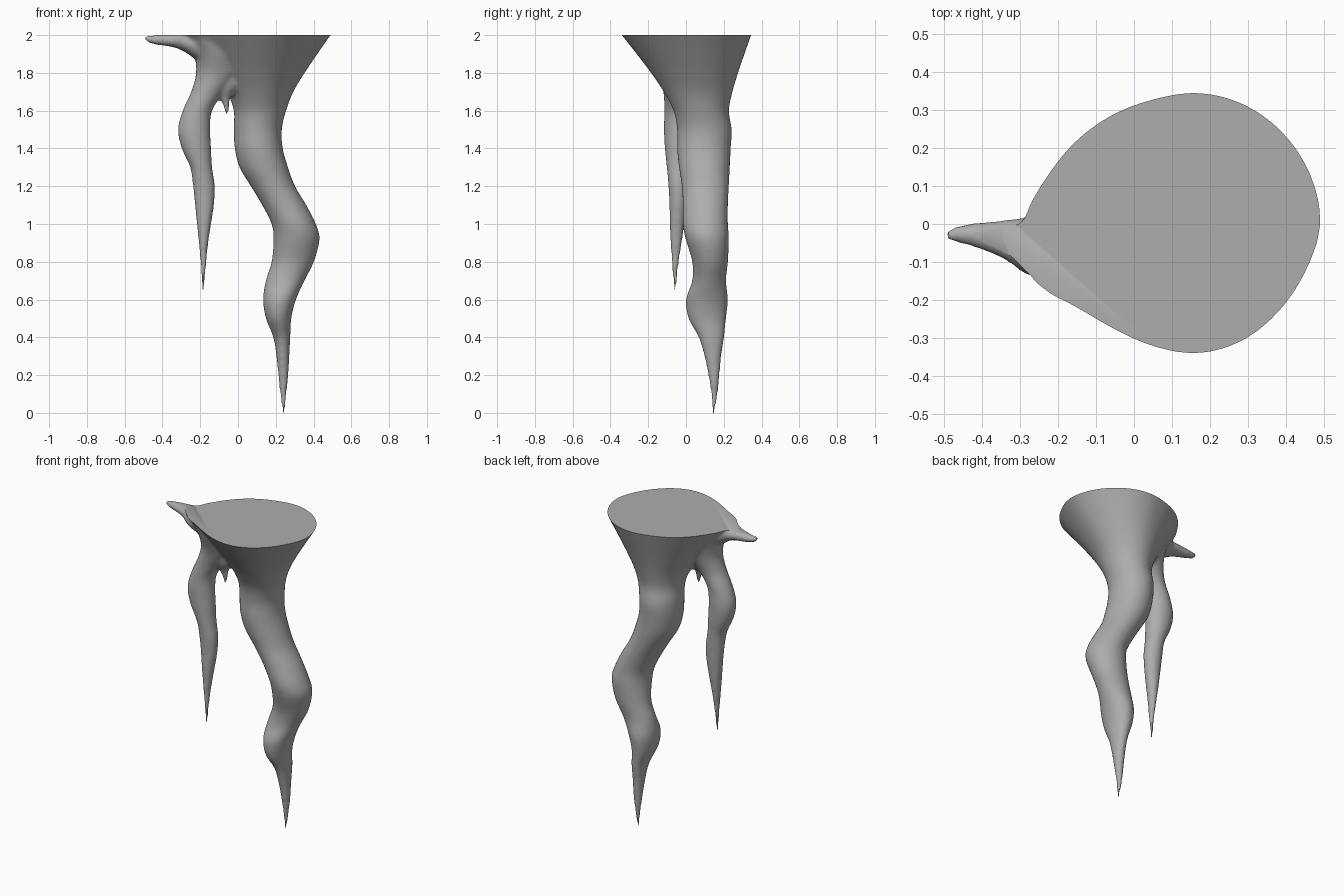
import bpy, bmesh, math
from mathutils import Vector

cube = bpy.data.objects.get("Cube")
if cube:
    bpy.data.objects.remove(cube)

SIDES = 48
TOP = 2.0

# Radii of the flat top's teardrop outline, evenly spaced around its centre
RIM = [.38, .377, .37, .362, .35, .333, .332, .341, .361,
       .4, .405, .34, .32, .327, .345, .353, .355, .363]
RIM_CENTRE = Vector((.11, 0))

# Sections: height, min and max across, min and max deep, share of the rim outline
TRUNK = [
    (-.012, .237, .247, .14, .15, 0), (.1, .223, .257, .133, .168, 0),
    (.2, .213, .267, .118, .178, 0), (.3, .203, .272, .097, .187, 0),
    (.4, .187, .277, .067, .202, 0), (.5, .148, .282, .013, .212, 0),
    (.6, .133, .307, 0, .222, 0), (.7, .147, .352, .033, .212, 0),
    (.8, .178, .402, .033, .222, 0), (.92, .188, .432, -.002, .227, 0),
    (1.0, .178, .412, -.017, .222, 0), (1.1, .128, .362, -.017, .222, 0),
    (1.2, .068, .302, -.022, .227, 0), (1.3, .008, .265, -.037, .232, 0),
    (1.4, -.017, .237, -.047, .237, 0), (1.5, -.022, .232, -.047, .242, 0),
    (1.6, -.017, .25, -.06, .225, .02), (1.7, -.01, .25, -.07, .225, .18),
    (1.8, -.01, .25, -.07, .225, .43), (1.9, -.01, .25, -.07, .225, .71),
    (2.0, -.01, .25, -.07, .225, 1), (2.06, -.01, .25, -.07, .225, 1.17),
]
BRANCH = [
    (.645, -.19, -.178, -.065, -.055, 0), (.7, -.194, -.174, -.069, -.047, 0),
    (.8, -.199, -.167, -.077, -.037, 0), (.9, -.208, -.157, -.082, -.022, 0),
    (1.0, -.218, -.142, -.087, -.008, 0), (1.1, -.228, -.127, -.088, .002, 0),
    (1.2, -.238, -.122, -.093, .01, 0), (1.3, -.253, -.137, -.102, .015, 0),
    (1.4, -.298, -.142, -.112, .025, 0), (1.5, -.318, -.147, -.117, .03, 0),
    (1.6, -.293, -.137, -.115, .03, 0), (1.7, -.248, -.07, -.12, .04, 0),
    (1.8, -.222, .02, -.14, .08, 0), (1.9, -.232, .05, -.18, .12, 0),
    (1.97, -.27, .05, -.2, .14, 0),
]
DRIP = [
    (1.575, -.065, -.055, -.05, -.04, 0), (1.62, -.077, -.045, -.06, -.028, 0),
    (1.67, -.095, -.04, -.075, -.01, 0), (1.73, -.14, .02, -.1, .03, 0),
    (1.8, -.16, .06, -.11, .06, 0),
]
# The spike runs along x, so across is y and deep is z
SPIKE = [
    (-.496, -.038, -.022, 1.977, 1.993, 0), (-.48, -.046, -.01, 1.963, 1.998, 0),
    (-.44, -.055, 0, 1.95, 2.0, 0), (-.38, -.076, .007, 1.942, 2.005, 0),
    (-.33, -.1, .012, 1.932, 2.01, 0), (-.28, -.135, .02, 1.91, 2.015, 0),
    (-.22, -.14, .05, 1.87, 2.02, 0), (-.15, -.12, .06, 1.85, 2.02, 0),
]


def spline(p0, p1, p2, p3, t):
    return .5 * (2 * p1 + (p2 - p0) * t + (2 * p0 - 5 * p1 + 4 * p2 - p3) * t * t
                 + (3 * p1 - p0 - 3 * p2 + p3) * t ** 3)


def rim_radius(turn):
    n = len(RIM)
    i, t = divmod(turn * n, 1)
    return spline(*(RIM[(int(i) + k) % n] for k in (-1, 0, 1, 2)), t)


def refine(rows, steps=4):
    last = len(rows) - 1
    for i in range(last):
        near = [rows[min(max(i + k, 0), last)] for k in (-1, 0, 1, 2)]
        for s in range(steps):
            yield [spline(*column, s / steps) for column in zip(*near)]
    yield rows[-1]


def loft(bm, rows, along_x=False):
    """Skin a closed tube through the sections."""
    rings = []
    for h, a0, a1, b0, b1, share in refine(rows):
        ring = []
        for k in range(SIDES):
            turn = k / SIDES
            way = Vector((math.cos(math.tau * turn), math.sin(math.tau * turn)))
            oval = Vector(((a0 + a1 + (a1 - a0) * way.x) / 2,
                           (b0 + b1 + (b1 - b0) * way.y) / 2))
            p = oval.lerp(RIM_CENTRE + way * rim_radius(turn), share)
            ring.append(bm.verts.new((h, p.x, p.y) if along_x else (p.x, p.y, h)))
        rings.append(ring)
    for low, high in zip(rings, rings[1:]):
        for k in range(SIDES):
            j = (k + 1) % SIDES
            bm.faces.new((low[k], low[j], high[j], high[k]))
    bm.faces.new(rings[0][::-1])
    bm.faces.new(rings[-1])


# Rough volumes of all parts
bm = bmesh.new()
for rows in (TRUNK, BRANCH, DRIP):
    loft(bm, rows)
loft(bm, SPIKE, along_x=True)
bmesh.ops.recalc_face_normals(bm, faces=bm.faces)
mesh = bpy.data.meshes.new("hanging_root")
bm.to_mesh(mesh)
bm.free()
root = bpy.data.objects.new("hanging_root", mesh)
bpy.context.collection.objects.link(root)

# Melt the parts into one organic skin
remesh = root.modifiers.new("merge", 'REMESH')
remesh.mode = 'VOXEL'
remesh.voxel_size = .01
smooth = root.modifiers.new("soften", 'SMOOTH')
smooth.factor = .5
smooth.iterations = 10
skin = bpy.data.meshes.new_from_object(
    root.evaluated_get(bpy.context.evaluated_depsgraph_get()))
root.modifiers.clear()
root.data = skin

# Slice the top flat and cap it
bm = bmesh.new()
bm.from_mesh(skin)
bmesh.ops.bisect_plane(bm, geom=bm.verts[:] + bm.edges[:] + bm.faces[:],
                       plane_co=(0, 0, TOP), plane_no=(0, 0, 1), clear_outer=True)
bmesh.ops.holes_fill(bm, edges=[e for e in bm.edges if e.is_boundary], sides=0)
bm.to_mesh(skin)
bm.free()

# Plain grey stone colour
stone = bpy.data.materials.new("stone_grey")
stone.use_nodes = True
colour = (.42, .42, .42, 1)
stone.diffuse_color = colour
stone.node_tree.nodes["Principled BSDF"].inputs["Base Color"].default_value = colour
skin.materials.clear()
skin.materials.append(stone)

bpy.context.view_layer.objects.active = root
root.select_set(True)
bpy.ops.object.shade_smooth_by_angle(angle=math.radians(40))
